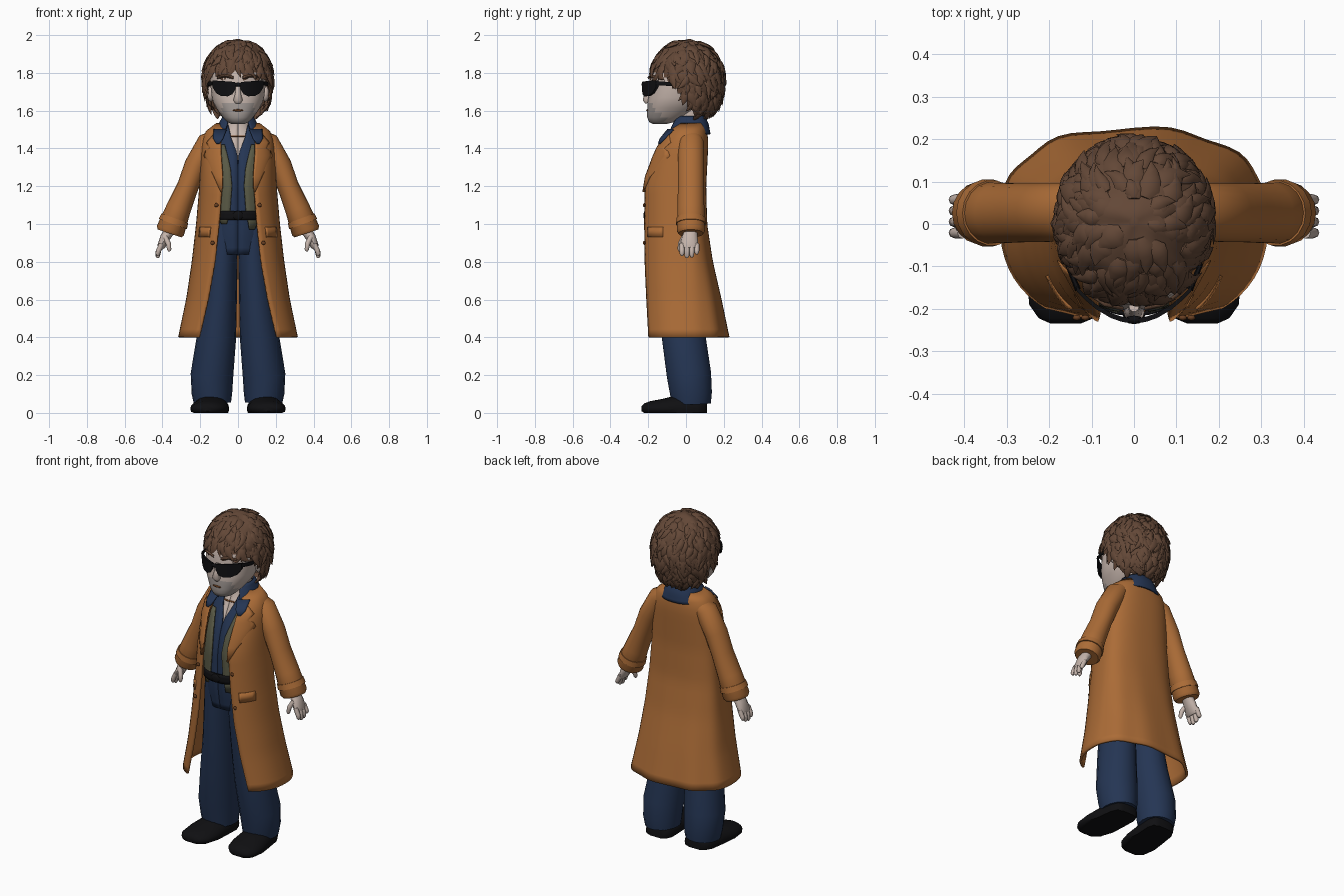
import bpy, bmesh, math, random
from mathutils import Vector, noise

if "Cube" in bpy.data.objects:
    bpy.data.objects.remove(bpy.data.objects["Cube"])

random.seed(4)


def material(name, r, g, b):
    m = bpy.data.materials.new(name)
    m.diffuse_color = (r, g, b, 1)
    m.use_nodes = True
    m.node_tree.nodes["Principled BSDF"].inputs["Base Color"].default_value = m.diffuse_color
    return m


COAT = material("tan_coat", 0.41, 0.15, 0.038)
BLUE = material("navy_denim", 0.018, 0.036, 0.088)
HAIR = material("brown_hair", 0.125, 0.064, 0.038)
SKIN = material("pale_skin", 0.56, 0.46, 0.41)
STUBBLE = material("stubble", 0.36, 0.32, 0.30)
BLACK = material("black", 0.005, 0.005, 0.006)
OLIVE = material("olive_vest", 0.10, 0.10, 0.06)
BROWN = material("dark_brown", 0.14, 0.05, 0.016)


def add_loft(bm, rows, closed=True, caps=True):
    grid = [[bm.verts.new(p) for p in row] for row in rows]
    n = len(rows[0])
    for a, b in zip(grid, grid[1:]):
        for i in range(n if closed else n - 1):
            j = (i + 1) % n
            bm.faces.new((a[i], a[j], b[j], b[i]))
    if closed and caps:
        bm.faces.new(grid[0])
        bm.faces.new(grid[-1])


def finish(name, bm, mats, thick=0, angle=50):
    bmesh.ops.recalc_face_normals(bm, faces=bm.faces[:])
    me = bpy.data.meshes.new(name)
    bm.to_mesh(me)
    bm.free()
    ob = bpy.data.objects.new(name, me)
    bpy.context.collection.objects.link(ob)
    for m in mats:
        me.materials.append(m)
    if thick:
        mod = ob.modifiers.new("thickness", 'SOLIDIFY')
        mod.thickness, mod.offset = thick, 0
    bpy.ops.object.select_all(action='DESELECT')
    bpy.context.view_layer.objects.active = ob
    ob.select_set(True)
    bpy.ops.object.shade_smooth_by_angle(angle=math.radians(angle))
    return ob


def loft(name, rows, mat, closed=True, thick=0):
    bm = bmesh.new()
    add_loft(bm, rows, closed)
    return finish(name, bm, [mat], thick)


def tube_rows(path, n=14, up=(0, 1, 0)):
    """path: (centre, half width across, half width along 'up')"""
    rows, up = [], Vector(up)
    for i, (c, rx, ry) in enumerate(path):
        d = Vector(path[min(i + 1, len(path) - 1)][0]) - Vector(path[max(i - 1, 0)][0])
        side = up.cross(d).normalized()
        v = d.cross(side).normalized()
        rows.append([Vector(c) + side * rx * math.cos(t) + v * ry * math.sin(t)
                     for t in (2 * math.pi * k / n for k in range(n))])
    return rows


# garment rings: (z, half width, front y, back y, half opening at the front)
P, YC = 2.4, 0.01


def ring_at(rings, z):
    rs = sorted(rings)
    z = min(max(z, rs[0][0]), rs[-1][0])
    for a, b in zip(rs, rs[1:]):
        if z <= b[0]:
            f = (z - a[0]) / (b[0] - a[0])
            return [u + (v - u) * f for u, v in zip(a, b)]


def shell(name, rings, mat, thick=0.01, n=40, ripple=0):
    rows = []
    steps = 3 * (len(rings) - 1)
    z0, z1 = rings[0][0], rings[-1][0]
    for k in range(steps + 1):
        z, a, yf, yb, op = ring_at(rings, z0 + (z1 - z0) * k / steps)
        t0 = math.asin(min(1, op / a) ** (P / 2))
        row = []
        for i in range(n + 1):
            t = t0 + (2 * math.pi - 2 * t0) * i / n
            s, c = math.sin(t), math.cos(t)
            w = 1 + ripple * max(0, 1.1 - z) * max(0, -c) * math.sin(9 * t)
            x = a * math.copysign(abs(s) ** (2 / P), s) * w
            d = abs(c) ** (2 / P)
            row.append((x, YC - (YC - yf) * d if c > 0 else YC + (yb - YC) * d * w, z))
        rows.append(row)
    return loft(name, rows, mat, False, thick)


def strip(name, rings, edges, mat, side=1, off=0.012, thick=0.009):
    """Patch lying on the front of a garment; edges: (z, x inner, x outer)"""
    rows = []
    for z, xa, xb in edges:
        _, a, yf, _, _ = ring_at(rings, z)
        xs = [xa + (xb - xa) * i / 6 for i in range(7)]
        rows.append([(side * x, YC - (YC - yf) * (1 - min(1, abs(x) / a) ** P) ** (1 / P) - off, z)
                     for x in xs])
    return loft(name, rows, mat, False, thick)


def ball(name, c, r, mat, seg=14):
    bm = bmesh.new()
    bmesh.ops.create_uvsphere(bm, u_segments=seg, v_segments=seg // 2 + 1, radius=1)
    for v in bm.verts:
        v.co = Vector([c[i] + v.co[i] * r[i] for i in range(3)])
    return finish(name, bm, [mat])


# clothing
coat = [(0.40, .31, -.237, .22, .205), (0.6, .268, -.236, .18, .158), (0.8, .238, -.235, .135, .122),
        (1.0, .215, -.232, .105, .10), (1.2, .198, -.226, .10, .085), (1.3, .193, -.2, .105, .09),
        (1.4, .188, -.155, .11, .095), (1.45, .18, -.122, .11, .09), (1.49, .163, -.09, .105, .08),
        (1.53, .11, -.04, .095, .07)]
shell("coat", coat, COAT, 0.014, 48, 0.035)
shirt = [(1.02, .15, -.197, .08, .001), (1.2, .15, -.192, .08, .001), (1.3, .15, -.17, .085, .001),
         (1.37, .15, -.142, .085, .002), (1.45, .13, -.095, .085, .035), (1.52, .08, -.05, .085, .05)]
shell("shirt", shirt, BLUE)
shell("vest", [(1.03, .16, -.209, .09, .045), (1.2, .16, -.206, .09, .032), (1.3, .16, -.184, .092, .04),
               (1.42, .15, -.125, .092, .07)], OLIVE, 0.008)
shell("belt", [(1.02, .157, -.211, .088, 0), (1.07, .157, -.211, .088, 0)], BLACK, 0.012)
shell("shirt_collar", [(1.475, .125, -.105, .125, .075), (1.53, .098, -.075, .115, .055),
                       (1.57, .075, -.05, .095, .05)], BLUE, 0.01)
shell("hips", [(0.84, .14, -.165, .07, 0), (0.95, .15, -.185, .08, 0), (1.05, .15, -.195, .08, 0)], BLUE)
shell("chest", [(1.28, .12, -.16, .06, 0), (1.37, .12, -.125, .07, 0), (1.45, .10, -.082, .07, 0),
                (1.51, .062, -.052, .075, 0), (1.62, .056, -.05, .08, 0)], SKIN)
shell("necklace", [(1.462, .1, -.085, .075, 0), (1.468, .09, -.08, .075, 0)], BROWN, 0.004)

for s, tag in ((-1, "left"), (1, "right")):
    strip("lapel_" + tag, coat, [(1.17, .083, .09), (1.25, .08, .125), (1.36, .088, .178),
                                 (1.385, .09, .17), (1.40, .09, .15), (1.43, .09, .165),
                                 (1.47, .082, .13)], COAT, s)
    strip("collar_point_" + tag, coat, [(1.425, .1, .115), (1.45, .08, .13), (1.50, .06, .128)], BLUE, s, .022)
    strip("pocket_flap_" + tag, coat, [(0.93, .15, .205), (0.985, .145, .2)], COAT, s)
    strip("vest_point_" + tag, shirt, [(1.0 if s < 0 else .97, .06, .085), (1.06, .045, .12)], OLIVE, s, .016)
    for z, x in ((0.9, .135), (1.1, .115)):
        ball("button_" + tag, (s * x, -.221, z), (.011, .007, .011), BROWN, 8)

    # sleeve with strap, tapering from shoulder to cuff
    sleeve = [((s * .10, .03, 1.47), .04, .05), ((s * .155, .028, 1.43), .062, .068),
              ((s * .222, .026, 1.31), .062, .07), ((s * .265, .026, 1.2), .057, .07),
              ((s * .315, .026, 1.08), .066, .072), ((s * .358, .026, .965), .076, .075),
              ((s * .363, .026, .95), .066, .066)]
    loft("sleeve_" + tag, tube_rows(sleeve, 18), COAT)
    loft("cuff_strap_" + tag, tube_rows([((s * .334, .026, 1.03), .075, .077),
                                         ((s * .345, .026, 1.0), .079, .08)], 18), COAT)

    # hand
    bm = bmesh.new()
    add_loft(bm, tube_rows([((s * .365, .025, .96), .028, .035), ((s * .385, .02, .93), .027, .042),
                            ((s * .405, .018, .885), .022, .048), ((s * .412, .018, .87), .014, .045)], 12))
    for i in range(4):
        y, r = -.021 + i * .026, .0135
        z = (.832, .82, .824, .84)[i]
        add_loft(bm, tube_rows([((s * .404, y, .895), r, r), ((s * .42, y, .86), r, r),
                                ((s * .425, y, z + .01), r * .9, r * .9), ((s * .424, y, z), .006, .006)], 8))
    add_loft(bm, tube_rows([((s * .385, -.01, .93), .014, .016), ((s * .368, -.028, .895), .014, .015),
                            ((s * .364, -.034, .865), .011, .011), ((s * .365, -.034, .855), .005, .005)], 8))
    finish("hand_" + tag, bm, [SKIN])

    # flared trouser leg
    leg = [((s * .135, .028, .05), .098, .105), ((s * .138, .027, .1), .107, .112),
           ((s * .138, .016, .2), .113, .119), ((s * .114, -.012, .4), .104, .117),
           ((s * .096, -.03, .6), .09, .118), ((s * .08, -.048, .85), .079, .12),
           ((s * .078, -.053, 1.0), .07, .12)]
    loft("trouser_leg_" + tag, tube_rows(leg, 18), BLUE)

    # shoe turned slightly outward, flat underneath
    shoe = []
    for y, w, h in ((-.235, .035, .035), (-.222, .065, .05), (-.19, .09, .062), (-.12, .102, .075),
                    (-.04, .093, .095), (.06, .088, .09), (.1, .07, .085), (.11, .045, .06)):
        x = s * (.14 - .09 * y)
        shoe.append([(x + w * math.cos(t), y, max(0, .022 + (h - .022) * math.sin(t)))
                     for t in (2 * math.pi * k / 20 for k in range(20))])
    loft("shoe_" + tag, shoe, BLACK)

    # sunglasses: wrapped lens and temple arm
    bm = bmesh.new()
    wrap = lambda x: -.222 + .07 * (x / .13) ** 2
    rows = []
    for x, lo, hi in ((.012, 1.715, 1.75), (.03, 1.687, 1.753), (.055, 1.676, 1.755),
                      (.09, 1.678, 1.757), (.115, 1.692, 1.759), (.135, 1.725, 1.76)):
        rows.append([(s * x, wrap(x) - d, z) for d, z in ((0, lo), (.012, lo), (.012, hi), (0, hi))])
    add_loft(bm, rows)
    add_loft(bm, tube_rows([((s * .132, -.155, 1.745), .007, .012), ((s * .155, -.1, 1.742), .006, .012),
                            ((s * .16, .02, 1.735), .006, .008)], 6, (0, 0, 1)))
    finish("sunglasses_" + tag, bm, [BLACK], 0, 35)
    loft("eyebrow_" + tag, [[(s * x, y, z - .007), (s * x, y - .006, z), (s * x, y, z + .007)]
                            for x, y, z in ((.025, -.197, 1.775), (.07, -.186, 1.785), (.11, -.158, 1.775))],
         HAIR, False, .004)
    ball("ear_" + tag, (s * .145, .0, 1.69), (.02, .03, .042), SKIN)

ball("sunglasses_bridge", (0, -.226, 1.738), (.022, .01, .011), BLACK, 10)
ball("belt_buckle", (0, -.217, 1.045), (.028, .008, .026), BLACK, 8)

# head, with a shadow of stubble round the mouth
bm = bmesh.new()
rows = []
for z, a, yf, yb in ((1.53, .035, -.175, -.1), (1.54, .058, -.195, -.06), (1.565, .082, -.206, -.0),
                     (1.59, .1, -.206, .03), (1.615, .117, -.205, .06), (1.64, .13, -.204, .075),
                     (1.67, .139, -.2, .09), (1.72, .145, -.193, .1), (1.78, .148, -.192, .12),
                     (1.84, .14, -.17, .12), (1.9, .1, -.11, .1)):
    m, b = (yf + yb) / 2, (yb - yf) / 2
    rows.append([(a * math.copysign(abs(math.sin(t)) ** .9, math.sin(t)),
                  m - b * math.copysign(abs(math.cos(t)) ** .9, math.cos(t)), z)
                 for t in (2 * math.pi * (k + .5) / 32 for k in range(32))])
add_loft(bm, rows)
for f in bm.faces:
    c = f.calc_center_median()
    f.material_index = int(c.y < -.1 and c.z < 1.645 and abs(c.x) < .085)
finish("head", bm, [SKIN, STUBBLE])
loft("nose", tube_rows([((0, -.195, 1.74), .012, .012), ((0, -.204, 1.69), .015, .018),
                        ((0, -.208, 1.655), .025, .022), ((0, -.204, 1.64), .015, .012)], 10), SKIN)
ball("mouth", (0, -.204, 1.602), (.03, .007, .006), BROWN, 10)


# hair: cap plus curling locks that leave the face free
def hair_point(az, el):
    k = math.cos(el) ** (1 if el > 0 else .55)
    return Vector((.178 * k * math.sin(az), .005 - .192 * k * math.cos(az),
                   1.775 + (.2 if el > 0 else .215) * math.sin(el)))


def on_face(p, margin=0):
    return p.z < 1.79 + margin and p.y < -.09 + (1.75 - p.z) * .85 + margin


bm = bmesh.new()
M, N = 22, 44
rows = [[hair_point(2 * math.pi * i / N, -1.5 + 3.0 * j / M) for i in range(N)] for j in range(M + 1)]
add_loft(bm, rows)
bmesh.ops.delete(bm, geom=[f for f in bm.faces if on_face(f.calc_center_median())], context='FACES')
mid = Vector((0, 0, 1.77))
for v in bm.verts:
    v.co += (v.co - mid).normalized() * .014 * noise.noise(v.co * 22)
finish("hair_cap", bm, [HAIR])

bm = bmesh.new()
made = 0
while made < 330:
    az, el = random.uniform(0, 2 * math.pi), math.asin(random.uniform(-.85, .99))
    p = hair_point(az, el)
    if on_face(p, .04):
        continue
    made += 1
    out = Vector((p.x, p.y, (p.z - 1.775) * .8)).normalized()
    turn, length = random.uniform(-.35, .35), random.uniform(.06, .1)
    width, lift = random.uniform(.018, .03), random.uniform(.008, .026)
    path = []
    for k, w in enumerate((.5, 1, .85, .5, .05)):
        f = k / 4
        q = hair_point(az + turn * f * f, max(-1.45, el - f * length / .2))
        if on_face(q):
            q.z = max(q.z, 1.765) if q.y < -.1 else q.z
        q.z = max(q.z, 1.535)
        c = q + out * (lift * (f * f + .2 * math.sin(f * math.pi)) - .004)
        path.append((c + Vector((0, 0, -.002 * k)), w * width, w * .012))
    add_loft(bm, tube_rows(path, 6, out))
finish("hair_locks", bm, [HAIR])
